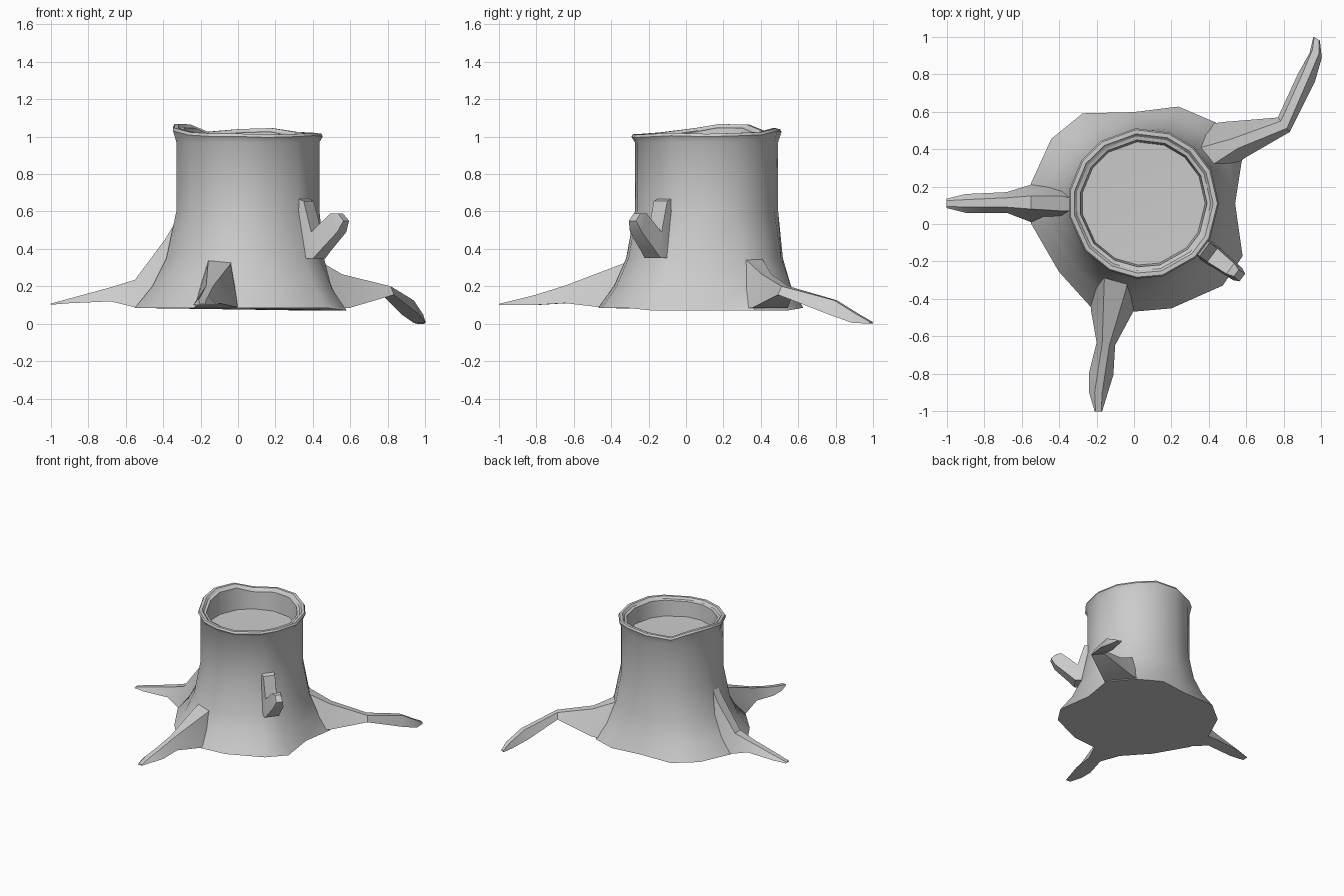
import bpy, bmesh, math
from mathutils import Vector

if "Cube" in bpy.data.objects:
    bpy.data.objects.remove(bpy.data.objects["Cube"])

CX, CY = 0.05, 0.11      # trunk axis
R = 0.385                # trunk radius


def finish(name, bm, angle):
    bmesh.ops.recalc_face_normals(bm, faces=bm.faces)
    me = bpy.data.meshes.new(name)
    bm.to_mesh(me)
    bm.free()
    ob = bpy.data.objects.new(name, me)
    bpy.context.collection.objects.link(ob)
    bpy.ops.object.select_all(action='DESELECT')
    ob.select_set(True)
    bpy.context.view_layer.objects.active = ob
    bpy.ops.object.shade_smooth_by_angle(angle=math.radians(angle))
    return ob


def skin(bm, rings):
    """Bridge successive vertex rings with quads."""
    for a, b in zip(rings, rings[1:]):
        n = len(a)
        for i in range(n):
            j = (i + 1) % n
            bm.faces.new((a[i], a[j], b[j], b[i]))


def limb(name, sections):
    """Loft trapezoid sections: top point, bottom point, half widths, heading."""
    bm = bmesh.new()
    rings = []
    for top, bot, wt, wb, heading in sections:
        h = math.radians(heading)
        side = Vector((-math.sin(h), math.cos(h), 0))
        t, b = Vector(top), Vector(bot)
        rings.append([bm.verts.new(p) for p in
                      (t + side * wt, t - side * wt, b - side * wb, b + side * wb)])
    skin(bm, rings)
    bm.faces.new(rings[0])
    bm.faces.new(rings[-1])
    return finish(name, bm, 35)


# Hollow trunk: angle, flared base radius, rim height offset
SPOKES = [(0, .49, 0), (26, .59, .005), (48, .58, .01), (70, .55, .03),
          (96, .49, .025), (124, .58, .01), (145, .60, .05), (170, .61, .052),
          (190, .61, .03), (219, .58, .008), (243, .62, 0), (265, .58, 0),
          (285, .58, -.005), (314, .61, 0), (332, .60, .005)]
# z, flare amount, inset from trunk radius, rim wave amount
PROFILE = [(.085, 1, 0, 0), (.2, .58, 0, 0), (.35, .24, 0, 0), (.6, 0, 0, 0),
           (.97, 0, 0, 0), (1.0, 0, -.018, 1), (1.015, 0, -.01, 1),
           (1.015, 0, .012, 1), (1.0, 0, .025, 1), (.995, 0, .045, 1),
           (.87, 0, .055, 0)]
bm = bmesh.new()
rings = []
for z, flare, inset, wave in PROFILE:
    ring = []
    for deg, base, h in SPOKES:
        a = math.radians(deg)
        r = R + (base - R) * flare - inset
        drop = .015 * flare if (deg < 60 or deg > 325) else 0
        ring.append(bm.verts.new((CX + r * math.cos(a), CY + r * math.sin(a),
                                  z + h * wave - drop)))
    rings.append(ring)
skin(bm, rings)
bm.faces.new(rings[0])
centre = bm.verts.new((CX, CY, .86))
last = rings[-1]
for i in range(len(last)):
    bm.faces.new((last[i], last[(i + 1) % len(last)], centre))
finish("trunk", bm, 35)

# Roots
limb("left_root", [
    ((-.30, .10, .60), (-.30, .10, .09), .03, .12, 180),
    ((-.39, .11, .45), (-.39, .11, .09), .04, .12, 180),
    ((-.55, .115, .235), (-.55, .11, .088), .035, .10, 180),
    ((-.68, .115, .195), (-.68, .115, .12), .025, .055, 180),
    ((-.90, .11, .135), (-.90, .11, .11), .02, .05, 180),
    ((-1.0, .11, .108), (-1.0, .11, .102), .015, .025, 180)])

limb("front_root", [
    ((-.09, -.22, .36), (-.11, -.25, .09), .065, .13, 270),
    ((-.10, -.34, .32), (-.115, -.46, .088), .06, .115, 270),
    ((-.15, -.64, .205), (-.15, -.64, .11), .02, .05, 262),
    ((-.175, -.80, .155), (-.175, -.80, .10), .02, .065, 264),
    ((-.19, -.90, .13), (-.19, -.90, .10), .02, .05, 268),
    ((-.19, -1.0, .106), (-.19, -1.0, .10), .015, .02, 270)])

limb("back_right_root", [
    ((.36, .35, .36), (.40, .40, .08), .06, .15, 35),
    ((.54, .43, .265), (.54, .45, .085), .03, .11, 30),
    ((.80, .53, .20), (.80, .53, .155), .025, .05, 40),
    ((.92, .80, .125), (.92, .78, .05), .02, .05, 68),
    ((.97, .92, .05), (.97, .90, .005), .02, .035, 68),
    ((.975, .99, .01), (.975, .99, 0), .015, .02, 60)])


# Broken branch stub, sections placed by distance from the trunk axis
def stub(r, z):
    return (CX + .8 * r, CY - .6 * r, z)


limb("branch_stub", [
    (stub(.34, .68), stub(.36, .35), .05, .06, -37),
    (stub(.41, .655), stub(.48, .35), .045, .055, -37),
    (stub(.46, .49), stub(.51, .38), .045, .05, -37),
    (stub(.58, .59), stub(.63, .49), .035, .04, -37),
    (stub(.62, .59), stub(.66, .55), .022, .025, -37)])
